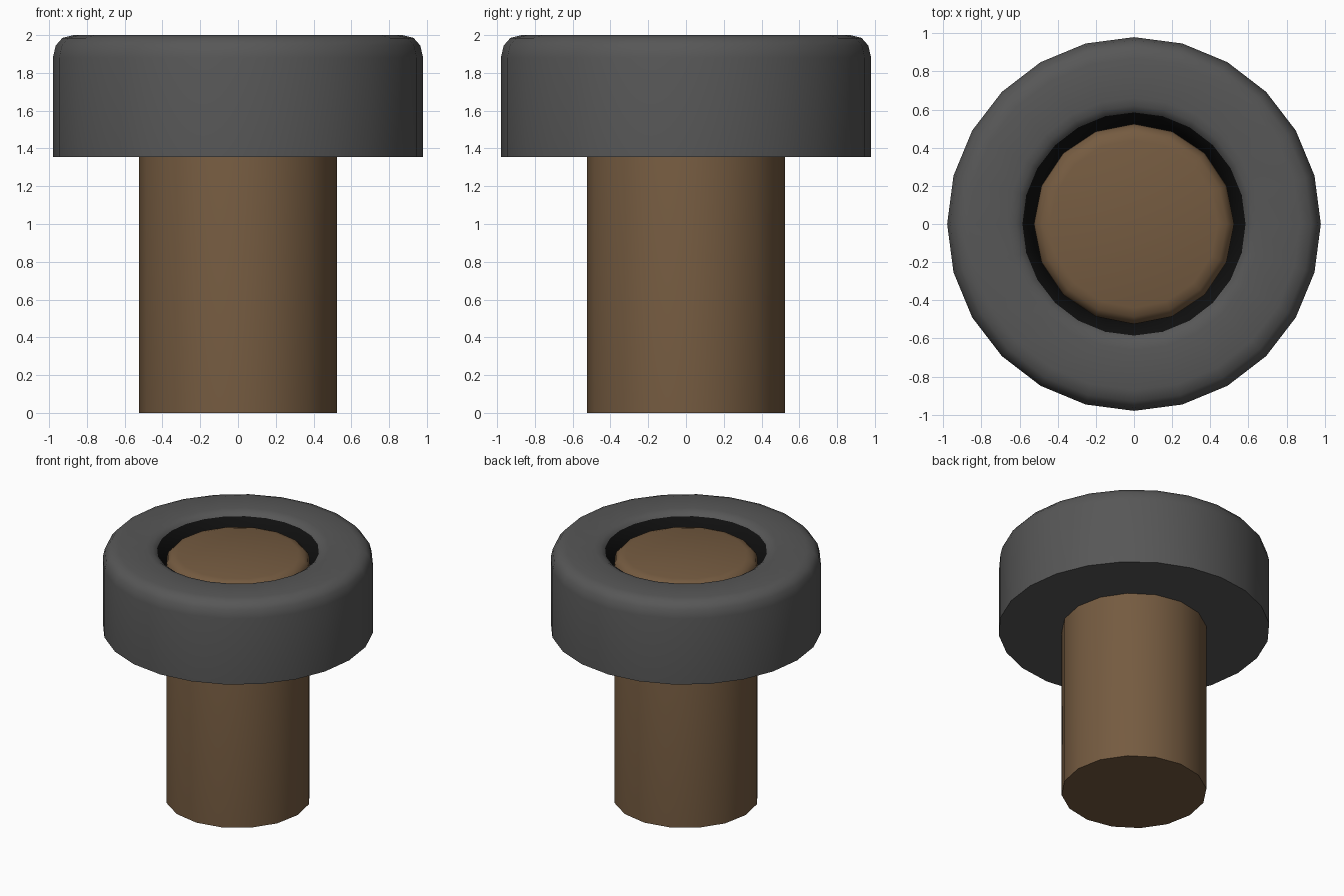
import bpy, bmesh, math

if "Cube" in bpy.data.objects:
    bpy.data.objects.remove(bpy.data.objects["Cube"])


def material(name, rgb):
    m = bpy.data.materials.new(name)
    m.diffuse_color = (*rgb, 1.0)
    m.use_nodes = True
    m.node_tree.nodes["Principled BSDF"].inputs["Base Color"].default_value = m.diffuse_color
    return m


def lathe(name, profile, sides, mat, closed=False):
    """Spin (radius, z) points around z; radius 0 becomes a pole."""
    bm = bmesh.new()
    rings = []
    for r, z in profile:
        if r == 0:
            rings.append([bm.verts.new((0, 0, z))] * sides)
        else:
            rings.append([bm.verts.new((r * math.cos(2 * math.pi * i / sides),
                                        r * math.sin(2 * math.pi * i / sides), z))
                          for i in range(sides)])
    pairs = list(zip(rings, rings[1:]))
    if closed:
        pairs.append((rings[-1], rings[0]))
    for a, b in pairs:
        for i in range(sides):
            j = (i + 1) % sides
            loop = list(dict.fromkeys((a[i], a[j], b[j], b[i])))
            bm.faces.new(loop)
    bmesh.ops.recalc_face_normals(bm, faces=bm.faces)
    me = bpy.data.meshes.new(name)
    bm.to_mesh(me)
    bm.free()
    me.materials.append(mat)
    ob = bpy.data.objects.new(name, me)
    bpy.context.collection.objects.link(ob)
    bpy.ops.object.select_all(action='DESELECT')
    ob.select_set(True)
    bpy.context.view_layer.objects.active = ob
    bpy.ops.object.shade_smooth_by_angle(angle=math.radians(40))
    return ob


grey = material("dark grey", (0.095, 0.095, 0.095))
brown = material("brown", (0.178, 0.105, 0.052))
black = material("black", (0.005, 0.005, 0.005))

# round post with a softened top edge
lathe("post", [(0, 0), (0.525, 0), (0.525, 1.87), (0.515, 1.905),
               (0.487, 1.932), (0.44, 1.945), (0, 1.95)], 16, brown)

# collar with rounded outer rim and a sunken mouth around the post
collar = lathe("collar", [(0.51, 1.355), (0.98, 1.355), (0.98, 1.88), (0.965, 1.945),
                          (0.93, 1.985), (0.87, 2.0), (0.66, 2.0), (0.62, 1.992),
                          (0.585, 1.97), (0.51, 1.78)], 24, grey, closed=True)

# black mouth: every collar face inside the rim
collar.data.materials.append(black)
for p in collar.data.polygons:
    if math.hypot(p.center.x, p.center.y) < 0.58 and p.center.z > 1.4:
        p.material_index = 1
